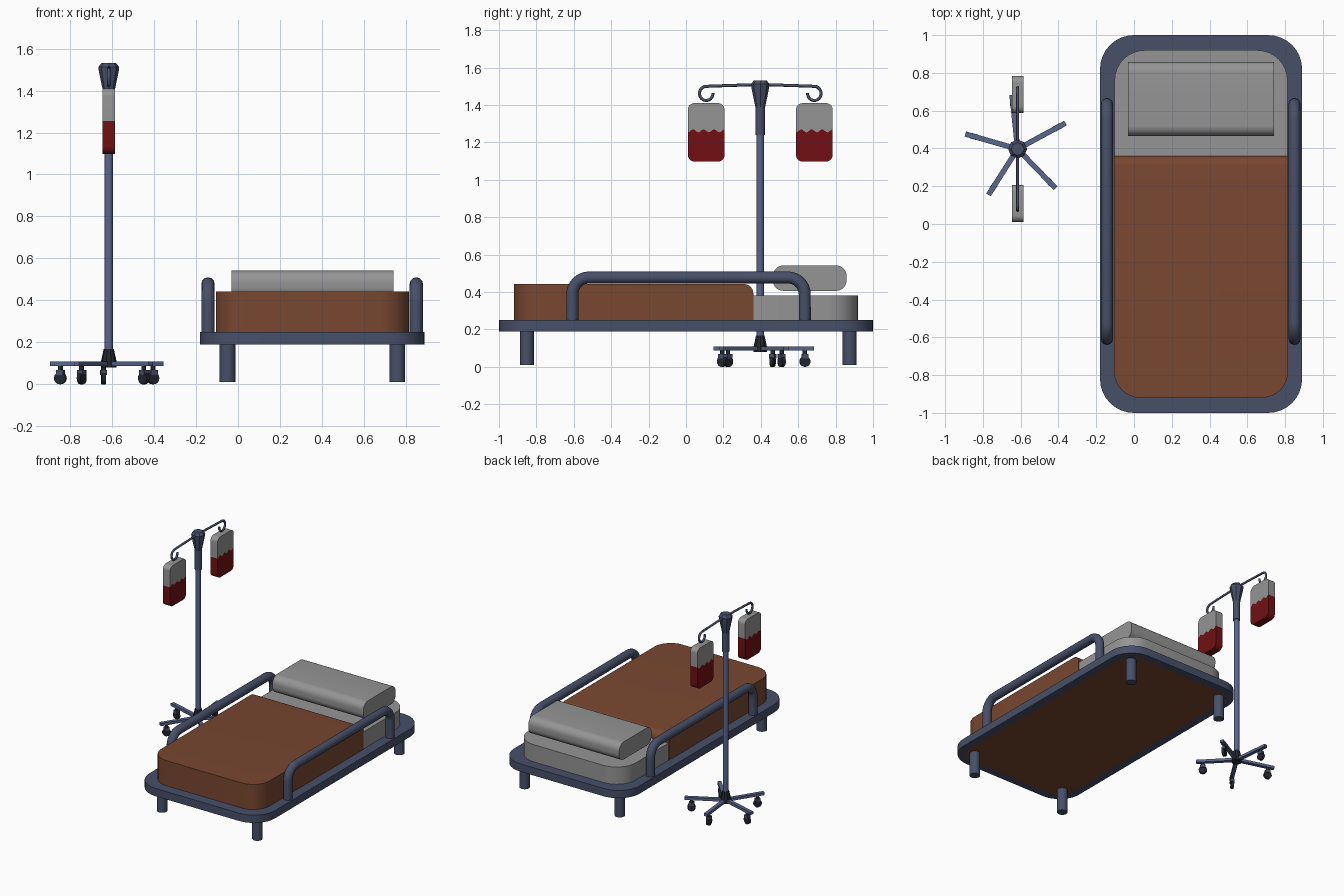
import bpy, bmesh, math
from mathutils import Vector, Matrix

if "Cube" in bpy.data.objects:
    bpy.data.objects.remove(bpy.data.objects["Cube"])


def material(name, r, g, b):
    m = bpy.data.materials.new(name)
    m.diffuse_color = (r, g, b, 1)
    m.use_nodes = True
    m.node_tree.nodes["Principled BSDF"].inputs["Base Color"].default_value = m.diffuse_color
    return m


SLATE = material("slate blue", 0.065, 0.08, 0.14)
STEEL = material("steel blue", 0.10, 0.135, 0.27)
GREY = material("linen grey", 0.30, 0.30, 0.30)
BROWN = material("blanket brown", 0.19, 0.063, 0.03)
RED = material("fluid red", 0.17, 0.005, 0.006)
DARK = material("dark rubber", 0.018, 0.02, 0.028)


def finish(bm, name, mats, smooth=True):
    bmesh.ops.recalc_face_normals(bm, faces=bm.faces[:])
    me = bpy.data.meshes.new(name)
    bm.to_mesh(me)
    bm.free()
    ob = bpy.data.objects.new(name, me)
    bpy.context.collection.objects.link(ob)
    for m in mats:
        me.materials.append(m)
    if smooth:
        bpy.ops.object.select_all(action='DESELECT')
        ob.select_set(True)
        bpy.context.view_layer.objects.active = ob
        bpy.ops.object.shade_smooth_by_angle(angle=math.radians(32))
    return ob


def rounded(u0, u1, v0, v1, radii, n=8):
    """Rounded rectangle outline; radii run from lower left, counter-clockwise."""
    pts = []
    corners = [(u0, v0, 1, 1), (u1, v0, -1, 1), (u1, v1, -1, -1), (u0, v1, 1, -1)]
    for i, ((u, v, su, sv), r) in enumerate(zip(corners, radii)):
        if r == 0:
            pts.append((u, v))
            continue
        for k in range(n + 1):
            a = math.pi + (i + k / n) * math.pi / 2
            pts.append((u + su * r + r * math.cos(a), v + sv * r + r * math.sin(a)))
    return pts


def prism(pts, lo, hi, axis):
    """Extrude an outline along z (outline in x, y) or x (outline in y, z)."""
    bm = bmesh.new()
    put = (lambda p, d: (p[0], p[1], d)) if axis == 'z' else (lambda p, d: (d, p[0], p[1]))
    base = bm.faces.new([bm.verts.new(put(p, lo)) for p in pts])
    new = bmesh.ops.extrude_face_region(bm, geom=[base])['geom']
    shift = (0, 0, hi - lo) if axis == 'z' else (hi - lo, 0, 0)
    bmesh.ops.translate(bm, vec=shift, verts=[g for g in new if isinstance(g, bmesh.types.BMVert)])
    bmesh.ops.recalc_face_normals(bm, faces=bm.faces[:])
    return bm


def lathe(name, profile, x, y, mat, segs=24):
    """Turn (radius, z) points about a vertical axis."""
    bm = bmesh.new()
    rings = [[bm.verts.new((x + r * math.cos(2 * math.pi * k / segs),
                            y + r * math.sin(2 * math.pi * k / segs), z))
              for k in range(segs)] for r, z in profile]
    for a, b in zip(rings, rings[1:]):
        for k in range(segs):
            bm.faces.new((a[k], a[(k + 1) % segs], b[(k + 1) % segs], b[k]))
    bm.faces.new(rings[0])
    bm.faces.new(rings[-1])
    return finish(bm, name, [mat])


def tube(name, pts, radius, mat):
    """Round bar along a path, turned into a mesh."""
    cu = bpy.data.curves.new(name, 'CURVE')
    cu.dimensions = '3D'
    cu.bevel_depth = radius
    cu.bevel_resolution = 4
    cu.use_fill_caps = True
    sp = cu.splines.new('POLY')
    sp.points.add(len(pts) - 1)
    for p, co in zip(sp.points, pts):
        p.co = (*co, 1)
    ob = bpy.data.objects.new(name, cu)
    bpy.context.collection.objects.link(ob)
    cu.materials.append(mat)
    bpy.ops.object.select_all(action='DESELECT')
    ob.select_set(True)
    bpy.context.view_layer.objects.active = ob
    bpy.ops.object.convert(target='MESH')
    bpy.ops.object.shade_smooth_by_angle(angle=math.radians(40))


# Bed frame with a brown underside panel
bm = prism(rounded(-0.18, 0.89, -1, 1, [0.18] * 4), 0.19, 0.25, 'z')
under = min(bm.faces, key=lambda f: f.calc_center_median().z)
bmesh.ops.inset_region(bm, faces=[under], thickness=0.06)
under.material_index = 1
finish(bm, "bed_frame", [SLATE, BROWN])

# Bed legs
for i, x in enumerate((-0.05, 0.76)):
    for j, y in enumerate((-0.85, 0.875)):
        lathe(f"bed_leg_{i}{j}", [(0.037, 0.01), (0.037, 0.195)], x, y, SLATE)

# Mattress
finish(prism(rounded(-0.103, 0.813, -0.91, 0.92, [0.16] * 4), 0.245, 0.382, 'z'),
       "mattress", [GREY])

# Blanket with a rolled edge at the head end
bm = prism(rounded(-0.106, 0.816, -0.92, 0.36, [0.14, 0.14, 0, 0]), 0.245, 0.443, 'z')
edge = [e for e in bm.edges if all(v.co.y > 0.35 and v.co.z > 0.4 for v in e.verts)]
bmesh.ops.bevel(bm, geom=edge, offset=0.05, segments=6, profile=0.5, affect='EDGES')
finish(bm, "blanket", [BROWN])

# Pillow
finish(prism(rounded(0.465, 0.858, 0.407, 0.542, [0.055] * 4), -0.032, 0.741, 'x'),
       "pillow", [GREY])

# Side rails
for side, x in (("left", -0.143), ("right", 0.85)):
    r, y0, y1, top = 0.09, -0.608, 0.635, 0.478
    path = [(x, y0, 0.245)]
    for k in range(9):
        a = math.pi - k / 8 * math.pi / 2
        path.append((x, y0 + r + r * math.cos(a), top - r + r * math.sin(a)))
    for k in range(9):
        a = math.pi / 2 - k / 8 * math.pi / 2
        path.append((x, y1 - r + r * math.cos(a), top - r + r * math.sin(a)))
    path.append((x, y1, 0.245))
    tube(f"{side}_rail", path, 0.032, SLATE)

# Drip stand pole, collar, head and hub
SX, SY = -0.616, 0.397
lathe("stand_pole", [(0.02, 0.12), (0.02, 1.3)], SX, SY, STEEL)
lathe("stand_collar", [(0.025, 1.24), (0.025, 1.42)], SX, SY, SLATE)
lathe("stand_head", [(0.025, 1.385), (0.047, 1.49), (0.05, 1.512), (0.034, 1.532)],
      SX, SY, SLATE, 8)
lathe("stand_hub", [(0.037, 0.08), (0.037, 0.11), (0.024, 0.168)], SX, SY, DARK, 10)

# Five stand feet with casters
for i, deg in enumerate((28.5, 96, 164, 237.5, 314)):
    turn = Matrix.Translation((SX, SY, 0)) @ Matrix.Rotation(math.radians(deg), 4, 'Z')
    bm = prism(rounded(0.02, 0.288, -0.014, 0.014, [0] * 4), 0.088, 0.108, 'z')
    bm.transform(turn)
    finish(bm, f"stand_foot_{i}", [STEEL], False)
    bm = bmesh.new()
    lay = Matrix.Translation((0.24, 0, 0.029)) @ Matrix.Rotation(math.pi / 2, 4, 'X')
    bmesh.ops.create_cone(bm, cap_ends=True, segments=20, radius1=0.029, radius2=0.029,
                          depth=0.02, matrix=turn @ lay)
    bmesh.ops.create_cone(bm, cap_ends=True, segments=12, radius1=0.012, radius2=0.012,
                          depth=0.05, matrix=turn @ Matrix.Translation((0.24, 0, 0.068)))
    finish(bm, f"caster_{i}", [DARK])
    bm = prism(rounded(0.222, 0.258, -0.015, 0.015, [0] * 4), 0.045, 0.068, 'z')
    bm.transform(turn)
    finish(bm, f"caster_fork_{i}", [SLATE], False)

# Arms with hooks, and fluid bags with a wavy fluid line
for side, s in (("front", -1), ("back", 1)):
    yc = SY + s * 0.289
    path = [(SX, SY, 1.51), (SX, SY + s * 0.24, 1.502)]
    for k in range(17):
        a = math.pi / 2 - k / 16 * math.radians(275)
        path.append((SX, yc + s * 0.036 * math.cos(a), 1.462 + 0.038 * math.sin(a)))
    tube(f"{side}_hook_arm", path, 0.008, SLATE)

    y0, y1 = yc - 0.098, yc + 0.098
    wave = [(y0 + (y1 - y0) * k / 28, 1.262 + 0.008 * math.cos(k / 28 * 7 * math.pi + math.pi))
            for k in range(29)]
    outline = rounded(y0, y1, 1.098, 1.41, [0.035] * 4)
    low = [p for p in outline if p[1] < 1.25]
    high = [p for p in outline if p[1] > 1.25]
    finish(prism(low + wave[::-1], SX - 0.03, SX + 0.03, 'x'), f"{side}_bag_fluid", [RED])
    finish(prism(wave + high, SX - 0.03, SX + 0.03, 'x'), f"{side}_bag_top", [GREY])
